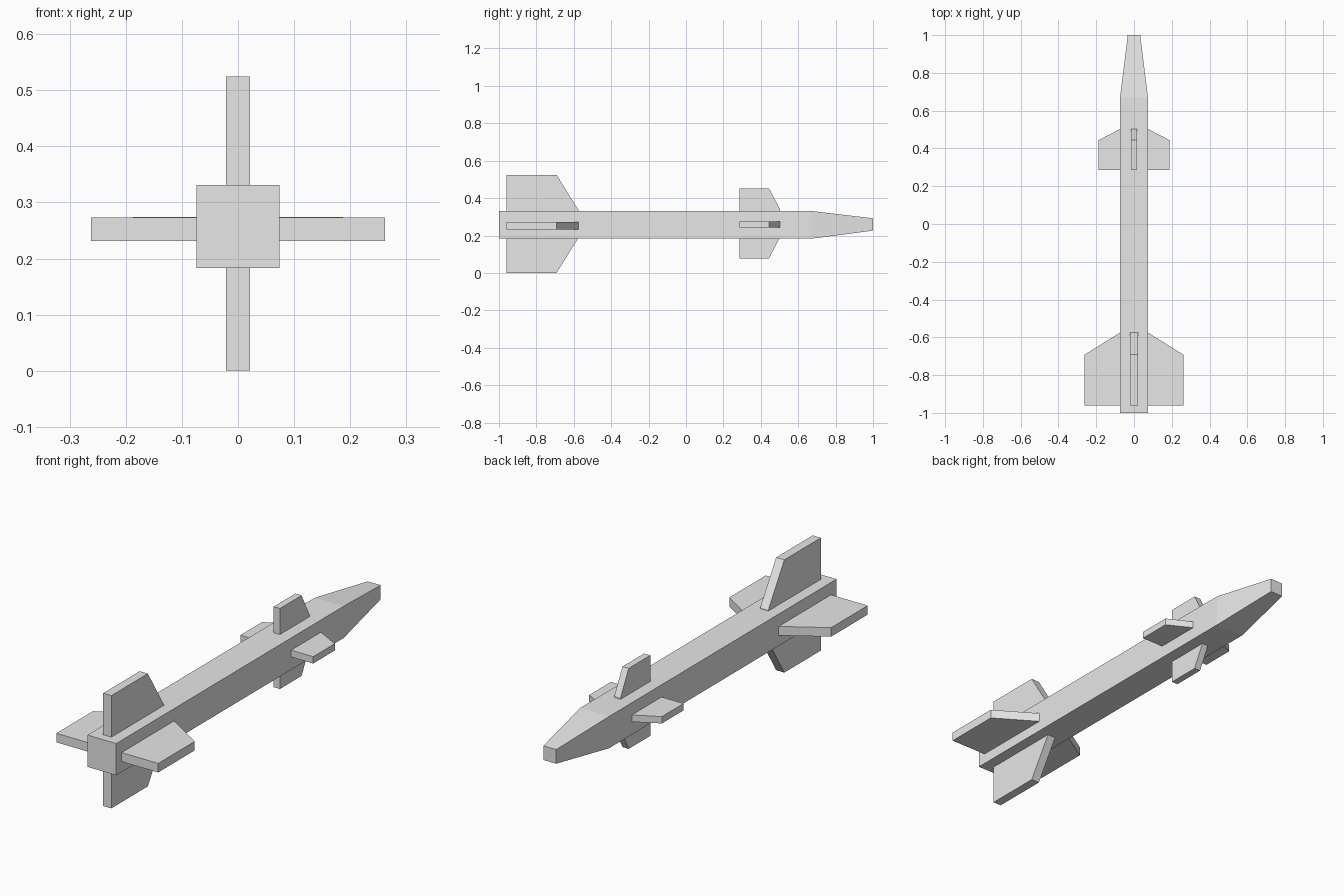
import bpy, bmesh, math
from mathutils import Matrix

cube = bpy.data.objects.get("Cube")
if cube:
    bpy.data.objects.remove(cube, do_unlink=True)

grey = bpy.data.materials.new("light_grey")
grey.use_nodes = True
colour = (0.8, 0.8, 0.8, 1)
grey.diffuse_color = colour
grey.node_tree.nodes["Principled BSDF"].inputs["Base Color"].default_value = colour


def finish(name, bm):
    bmesh.ops.recalc_face_normals(bm, faces=bm.faces)
    mesh = bpy.data.meshes.new(name)
    bm.to_mesh(mesh)
    bm.free()
    mesh.materials.append(grey)
    bpy.context.collection.objects.link(bpy.data.objects.new(name, mesh))


# Square body lofted through (y, half width, centre height) stations
HALF = 0.074
bm = bmesh.new()
rings = []
for y, half, z in [(-1, HALF, 0.257), (0.67, HALF, 0.257), (1, 0.033, 0.259)]:
    rings.append([bm.verts.new((sx * half, y, z + sz * half))
                  for sx, sz in [(-1, -1), (1, -1), (1, 1), (-1, 1)]])
for a, b in zip(rings, rings[1:]):
    for i in range(4):
        j = (i + 1) % 4
        bm.faces.new((a[i], a[j], b[j], b[i]))
bm.faces.new(rings[0])
bm.faces.new(rings[-1])
finish("body", bm)


def fin(name, angle, z, back, root, tip, reach, thick):
    """Swept plate with its root sunk in the body, turned about the long axis."""
    profile = [(HALF / 2, back), (reach, back), (reach, tip), (HALF, root), (HALF / 2, root)]
    bm = bmesh.new()
    face = bm.faces.new([bm.verts.new((r, y, -thick / 2)) for r, y in profile])
    extruded = bmesh.ops.extrude_face_region(bm, geom=[face])["geom"]
    verts = [v for v in extruded if isinstance(v, bmesh.types.BMVert)]
    bmesh.ops.translate(bm, verts=verts, vec=(0, 0, thick))
    turn = Matrix.Translation((0, 0, z)) @ Matrix.Rotation(math.radians(angle), 4, "Y")
    bmesh.ops.transform(bm, matrix=turn, verts=bm.verts)
    finish(name, bm)


# Four tail fins and four small front fins
for side, angle in [("left", 0), ("bottom", 90), ("right", 180), ("top", 270)]:
    upright = side in ("top", "bottom")
    fin("tail_fin_" + side, angle, 0.262 if upright else 0.2525,
        -0.96, -0.575, -0.692, 0.262, 0.042)
    fin("front_fin_" + side, angle, 0.265 if upright else 0.258,
        0.285, 0.503, 0.444, 0.187, 0.032)
